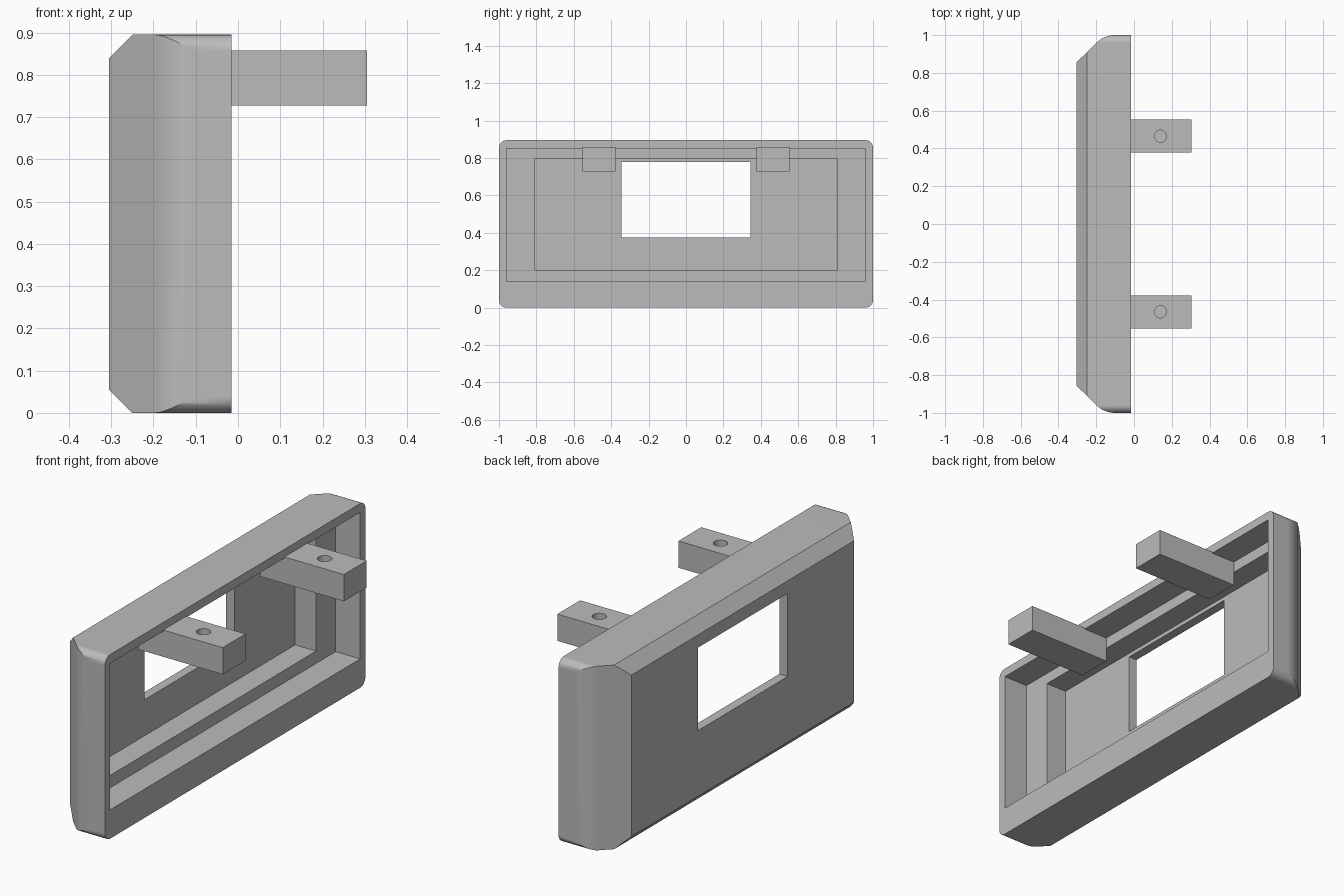
import bpy, bmesh
from math import sin, cos, pi, radians

if "Cube" in bpy.data.objects:
    bpy.data.objects.remove(bpy.data.objects["Cube"], do_unlink=True)

grey = bpy.data.materials.new("plain_grey")
grey.use_nodes = True
GREY = (0.5, 0.5, 0.5, 1)
grey.diffuse_color = GREY
grey.node_tree.nodes["Principled BSDF"].inputs["Base Color"].default_value = GREY

BACK, RIM = -0.305, -0.015      # body extent along x
LEDGE, FLOOR = -0.147, -0.26    # recess depths
HEIGHT = 0.895


def prism(name, points, axis, lo, hi):
    """Extrude a closed 2D outline along the given axis (0 x, 1 y, 2 z)."""
    def place(p, t):
        co = list(p)
        co.insert(axis, t)
        return co
    bm = bmesh.new()
    face = bm.faces.new([bm.verts.new(place(p, lo)) for p in points])
    new = bmesh.ops.extrude_face_region(bm, geom=[face])["geom"]
    for v in new:
        if isinstance(v, bmesh.types.BMVert):
            v.co[axis] = hi
    bmesh.ops.recalc_face_normals(bm, faces=bm.faces[:])
    mesh = bpy.data.meshes.new(name)
    bm.to_mesh(mesh)
    bm.free()
    mesh.materials.append(grey)
    obj = bpy.data.objects.new(name, mesh)
    bpy.context.collection.objects.link(obj)
    return obj


def box(name, x, y, z):
    return prism(name, [(y[0], z[0]), (y[1], z[0]), (y[1], z[1]), (y[0], z[1])], 0, *x)


def activate(obj):
    bpy.ops.object.select_all(action='DESELECT')
    obj.select_set(True)
    bpy.context.view_layer.objects.active = obj


def combine(obj, cutter, operation):
    """Apply a boolean and discard the cutter."""
    activate(obj)
    mod = obj.modifiers.new("cut", 'BOOLEAN')
    mod.operation, mod.object, mod.solver = operation, cutter, 'EXACT'
    bpy.ops.object.modifier_apply(modifier=mod.name)
    bpy.data.objects.remove(cutter, do_unlink=True)


def smooth(obj):
    activate(obj)
    bpy.ops.object.shade_smooth_by_angle(angle=radians(25))
    mod = obj.modifiers.new("weighted_normals", 'WEIGHTED_NORMAL')
    mod.keep_sharp = True


# Housing: rounded rectangle running along x
r, steps = 0.04, 8
outline = []
for k, (sy, z) in enumerate([(1, HEIGHT - r), (-1, HEIGHT - r), (-1, r), (1, r)]):
    for i in range(steps + 1):
        a = (k + i / steps) * pi / 2
        outline.append((sy * (1 - r) + r * cos(a), z + r * sin(a)))
housing = prism("housing", outline, 0, -0.4, 0.1)

# Plan shape: bevelled ends that blend into the sides by an arc
R = 0.14
side = [(BACK, 0.855)]
for i in range(13):
    a = pi / 4 * (1 - i / 12)
    side.append((-0.1 - R * sin(a), 1 - R + R * cos(a)))
side += [(-0.09, 1.02), (RIM, 1.02)]
plan = side + [(x, -y) for x, y in reversed(side)]
combine(housing, prism("plan_shape", plan, 2, -0.1, 1), 'INTERSECT')

# Bevels along the top and bottom edges of the closed face
c = 0.055
bevels = [(-0.4, c + 0.095), (BACK, c), (BACK + 2 * c, -c), (0.1, -c)]
bevels += [(x, HEIGHT - z) for x, z in reversed(bevels)]
combine(housing, prism("edge_bevels", bevels, 1, -1.1, 1.1), 'INTERSECT')

# Stepped recess and window
for name, x, y, z in [
    ("outer_recess", LEDGE, 0.96, (0.14, 0.852)),
    ("inner_recess", FLOOR, 0.81, (0.20, 0.797)),
    ("window", -0.4, 0.345, (0.375, 0.778)),
]:
    combine(housing, box(name, (x, 0.1), (-y, y), z), 'DIFFERENCE')
smooth(housing)

# Mounting arms with a blind hole in the top
for label, sy in (("back", 1), ("front", -1)):
    mid = 0.465 * sy
    arm = box(label + "_arm", (LEDGE, 0.305), (mid - 0.0875, mid + 0.0875), (0.728, 0.858))
    circle = [(0.14 + 0.032 * cos(i * pi / 16), mid + 0.032 * sin(i * pi / 16)) for i in range(32)]
    combine(arm, prism("hole", circle, 2, 0.765, 0.9), 'DIFFERENCE')
    smooth(arm)
